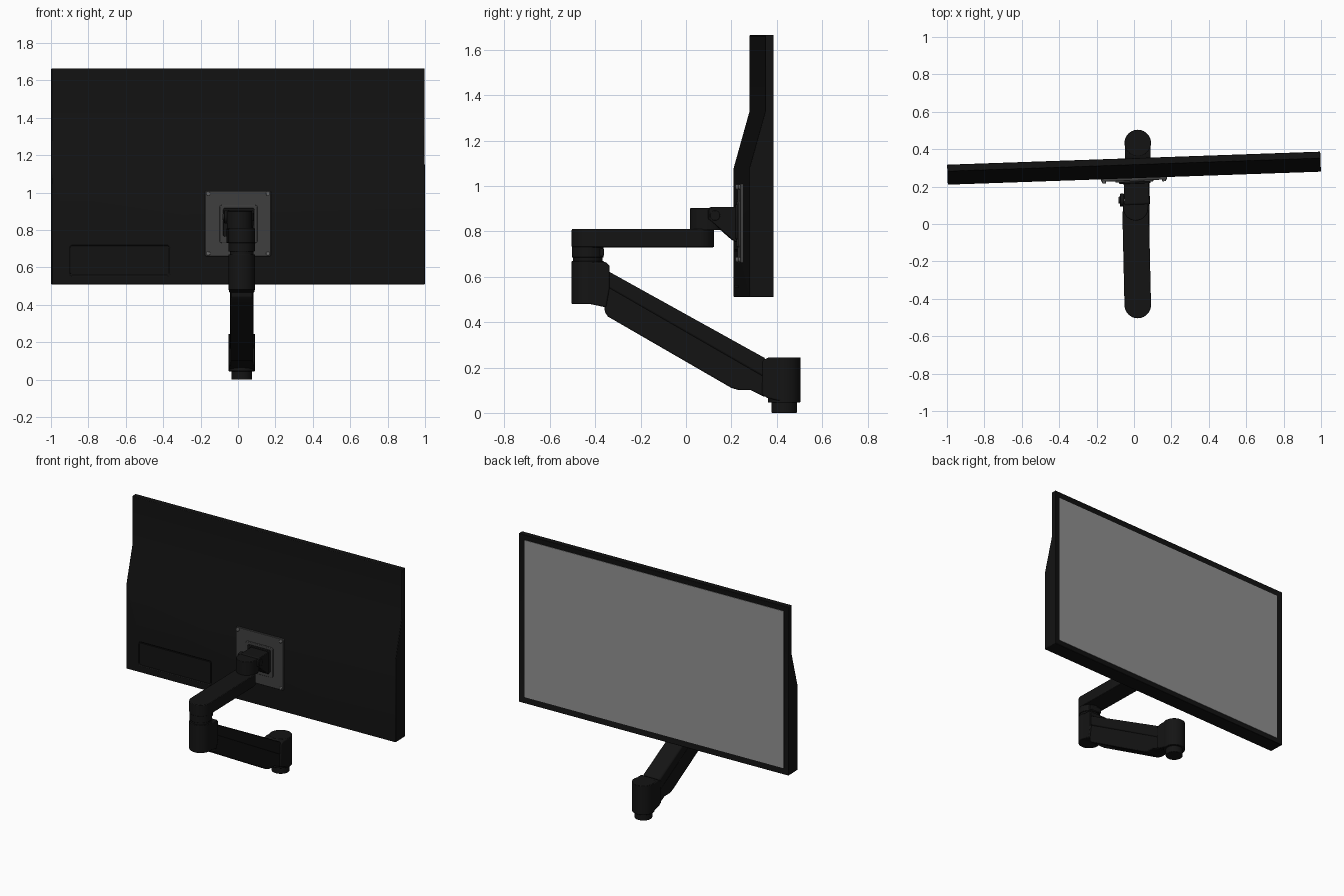
import bpy, bmesh
from math import pi, cos, sin, radians, atan2
from mathutils import Matrix, Vector

if "Cube" in bpy.data.objects:
    bpy.data.objects.remove(bpy.data.objects["Cube"])


def material(name, v):
    m = bpy.data.materials.new(name)
    m.diffuse_color = (v, v, v, 1)
    m.use_nodes = True
    m.node_tree.nodes["Principled BSDF"].inputs["Base Color"].default_value = m.diffuse_color
    return m


BLACK = material("black_plastic", 0.006)
ARM = material("arm_black", 0.007)
STEEL = material("dark_steel", 0.05)
SCREW = material("screw_metal", 0.15)
PANEL = material("screen_grey", 0.29)

CX = 0.02  # x of the arm's vertical pivots
# The whole display is swivelled two degrees
YAW = (Matrix.Translation((0, 0.3, 0)) @ Matrix.Rotation(radians(2), 4, 'Z')
       @ Matrix.Translation((0, -0.3, 0)))


def finish(name, bm, mat, bevel=0.0, yaw=False):
    bmesh.ops.recalc_face_normals(bm, faces=bm.faces)
    me = bpy.data.meshes.new(name)
    if yaw:
        bm.transform(YAW)
    bm.to_mesh(me)
    bm.free()
    me.materials.append(mat)
    me.shade_smooth()
    me.set_sharp_from_angle(angle=radians(30))
    ob = bpy.data.objects.new(name, me)
    bpy.context.collection.objects.link(ob)
    if bevel:
        b = ob.modifiers.new("bevel", 'BEVEL')
        b.width, b.segments, b.limit_method = bevel, 2, 'ANGLE'
        b.angle_limit = radians(35)
    return ob


def extrude(pts, vec):
    bm = bmesh.new()
    f = bm.faces.new([bm.verts.new(p) for p in pts])
    r = bmesh.ops.extrude_face_region(bm, geom=[f])
    bmesh.ops.translate(bm, vec=vec, verts=[g for g in r['geom'] if isinstance(g, bmesh.types.BMVert)])
    return bm


def prism(name, yz, x0, x1, mat, bevel=0.0, yaw=False):
    return finish(name, extrude([(x0, y, z) for y, z in yz], (x1 - x0, 0, 0)), mat, bevel, yaw)


def capsule(name, a, b, r, z0, z1, mat, bevel=0.0):
    t = atan2(b[1] - a[1], b[0] - a[0])
    pts = []
    for c, start in ((b, t - pi / 2), (a, t + pi / 2)):
        pts += [(c[0] + r * cos(start + pi * i / 20), c[1] + r * sin(start + pi * i / 20), z0)
                for i in range(21)]
    return finish(name, extrude(pts, (0, 0, z1 - z0)), mat, bevel)


def cylinder(name, c, r, depth, mat, axis='Z', bevel=0.0, yaw=False, n=40):
    bm = bmesh.new()
    rot = {'Z': Matrix(), 'X': Matrix.Rotation(pi / 2, 4, 'Y'), 'Y': Matrix.Rotation(pi / 2, 4, 'X')}[axis]
    bmesh.ops.create_cone(bm, cap_ends=True, segments=n, radius1=r, radius2=r, depth=depth,
                          matrix=Matrix.Translation(c) @ rot)
    return finish(name, bm, mat, bevel, yaw)


def plate(name, x0, x1, z0, z1, y0, y1, r, mat, bevel=0.0):
    """Rounded rectangle facing y, swivelled with the display."""
    pts = []
    for k, (x, z) in enumerate(((x1 - r, z1 - r), (x0 + r, z1 - r), (x0 + r, z0 + r), (x1 - r, z0 + r))):
        pts += [(x + r * cos(pi / 2 * (k + i / 5)), y0, z + r * sin(pi / 2 * (k + i / 5))) for i in range(6)]
    return finish(name, extrude(pts, (0, y1 - y0, 0)), mat, bevel, True)


# Display housing: stepped side profile, with a recess for the screen
B, T, FY, SY = 0.51, 1.665, 0.245, 0.353
prof = [(FY, B), (SY, B), (SY, T), (0.315, T), (0.315, 1.33), (FY, 1.08)]
bm = extrude([(-0.998, y, z) for y, z in prof], (1.996, 0, 0))
back = max(bm.faces, key=lambda f: f.calc_center_median().y)
bmesh.ops.recalc_face_normals(bm, faces=bm.faces)
bmesh.ops.inset_region(bm, faces=[back], thickness=0.04)
bmesh.ops.translate(bm, vec=(0, -0.008, 0), verts=back.verts)
housing = finish("display_housing", bm, BLACK, 0.0, True)
plate("screen", -0.958, 0.958, B + 0.04, T - 0.04, SY - 0.01, SY - 0.005, 0.001, PANEL)

# Port cover: shallow pocket in the housing filled by a slightly smaller lid
cutter = plate("port_cutter", -0.902, -0.368, 0.557, 0.717, FY - 0.02, FY + 0.008, 0.012, BLACK)
cutter.hide_render = cutter.hide_viewport = True
cut = housing.modifiers.new("port_pocket", 'BOOLEAN')
cut.object, cut.operation = cutter, 'DIFFERENCE'
bev = housing.modifiers.new("bevel", 'BEVEL')
bev.width, bev.segments, bev.limit_method, bev.angle_limit = 0.006, 2, 'ANGLE', radians(60)
plate("port_cover", -0.897, -0.373, 0.562, 0.712, FY, FY + 0.012, 0.01, BLACK)

# Mounting plate with stepped boss and corner screws
plate("mount_plate", -0.178, 0.174, 0.66, 1.01, 0.232, FY + 0.002, 0.008, STEEL, 0.002)
plate("mount_boss", -0.102, 0.102, 0.73, 0.935, 0.225, 0.234, 0.015, STEEL, 0.003)
plate("mount_boss_inner", -0.082, 0.086, 0.765, 0.918, 0.216, 0.227, 0.01, ARM, 0.003)
for x in (-0.162, 0.158):
    for z in (0.675, 0.995):
        cylinder("mount_screw", (x, 0.229, z), 0.011, 0.012, SCREW, 'Y', 0.003, True, 20)

# Tilt head: wedge bracket, vertical pivot barrel and side bolt
prism("tilt_bracket", [(0.095, 0.895), (0.11, 0.907), (0.222, 0.907), (0.222, 0.752), (0.2, 0.765),
                       (0.115, 0.84), (0.095, 0.855)], -0.058, 0.076, ARM, 0.004, True)
capsule("head_barrel", (0.009, 0.085), (0.009, 0.1), 0.067, 0.805, 0.902, ARM, 0.003)
cylinder("tilt_bolt", (-0.064, 0.128, 0.87), 0.034, 0.022, ARM, 'X', 0.003)
cylinder("tilt_bolt_cap", (-0.076, 0.128, 0.87), 0.018, 0.012, STEEL, 'X', 0.002)
cylinder("tilt_bolt_right", (0.08, 0.128, 0.87), 0.022, 0.012, ARM, 'X', 0.002)

# Upper arm, turned very slightly
capsule("upper_arm", (CX, -0.433), (0.009, 0.053), 0.071, 0.73, 0.81, ARM, 0.004)

# Elbow: collars, barrel and lug
E = -0.433
cylinder("elbow_collar", (CX, E, 0.71), 0.07, 0.05, ARM, bevel=0.003)
cylinder("elbow_neck", (CX, E, 0.675), 0.064, 0.03, ARM)
cylinder("elbow_barrel", (CX, E, 0.575), 0.071, 0.19, ARM, bevel=0.003)
prism("elbow_lug", [(E, 0.665), (-0.355, 0.665), (-0.337, 0.65), (-0.337, 0.55), (-0.352, 0.465), (E, 0.482)],
      CX - 0.069, CX + 0.069, ARM, 0.006)
prism("elbow_stop", [(E, 0.69), (-0.362, 0.69), (-0.362, 0.725), (E, 0.725)], CX - 0.045, CX + 0.045, ARM, 0.004)

# Lower spring arm: cover above, slightly narrower tray below
prism("lower_arm_cover", [(-0.36, 0.645), (-0.335, 0.62), (0.345, 0.243), (0.37, 0.2), (0.345, 0.155), (-0.36, 0.56)],
      CX - 0.063, CX + 0.063, ARM, 0.01)
prism("lower_arm_tray", [(-0.36, 0.565), (0.35, 0.16), (0.36, 0.075), (0.345, 0.07), (0.285, 0.1), (0.235, 0.1),
                         (0.2, 0.11), (-0.345, 0.425), (-0.358, 0.445)],
      CX - 0.06, CX + 0.06, ARM, 0.006)

# Base knuckle with lug and post
K = 0.433
cylinder("base_barrel", (CX, K, 0.145), 0.071, 0.2, ARM, bevel=0.003)
prism("base_lug", [(K, 0.244), (0.365, 0.244), (0.338, 0.232), (0.335, 0.08), (0.36, 0.065), (K, 0.048)],
      CX - 0.069, CX + 0.069, ARM, 0.006)
cylinder("base_post", (CX, K, 0.03), 0.056, 0.06, ARM, bevel=0.003)
